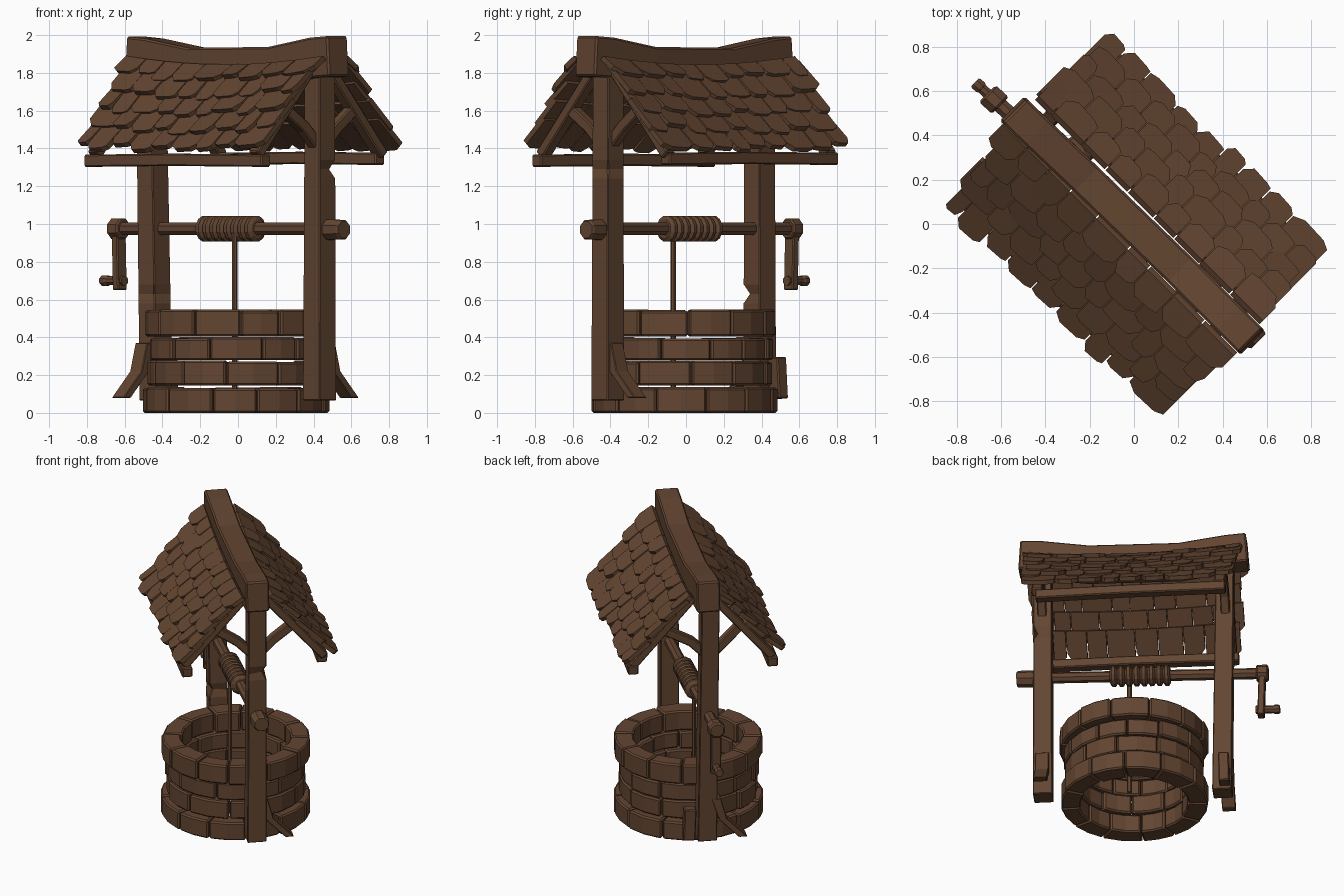
import bpy, bmesh, math, random
from mathutils import Vector, Matrix

random.seed(4)
if "Cube" in bpy.data.objects:
    bpy.data.objects.remove(bpy.data.objects["Cube"])

brown = bpy.data.materials.new("weathered_brown")
brown.use_nodes = True
COLOR = (0.125, 0.06, 0.031, 1)
brown.diffuse_color = COLOR
brown.node_tree.nodes["Principled BSDF"].inputs["Base Color"].default_value = COLOR

# The ridge runs along local x; the whole well is turned on its base
TURN = Matrix.Rotation(math.radians(-45), 4, 'Z')
U, V = Vector((1, 0, 0)), Vector((0, 1, 0))
CORNERS = ((-1, -1), (1, -1), (1, 1), (-1, 1))


def jitter(amount):
    return random.uniform(-amount, amount)


def add_loft(bm, rings):
    """Bridge rings of points into a closed, capped solid."""
    loops = [[bm.verts.new(p) for p in ring] for ring in rings]
    count = len(loops[0])
    for a, b in zip(loops, loops[1:]):
        for i in range(count):
            j = (i + 1) % count
            bm.faces.new((a[i], a[j], b[j], b[i]))
    bm.faces.new(loops[0][::-1])
    bm.faces.new(loops[-1])


def finish(name, bm, bevel=0.0):
    bmesh.ops.recalc_face_normals(bm, faces=bm.faces)
    mesh = bpy.data.meshes.new(name)
    bm.to_mesh(mesh)
    bm.free()
    mesh.materials.append(brown)
    obj = bpy.data.objects.new(name, mesh)
    bpy.context.collection.objects.link(obj)
    obj.matrix_world = TURN
    if bevel:
        mod = obj.modifiers.new("worn_edges", 'BEVEL')
        mod.width = bevel
        mod.segments = 1
        mod.limit_method = 'ANGLE'
        mod.angle_limit = math.radians(40)


def loft(name, rings, bevel=0.0):
    bm = bmesh.new()
    add_loft(bm, rings)
    finish(name, bm, bevel)


def beam(name, path, width, depth, side, bevel=0.007):
    """Rectangular timber swept along a path; width is measured along side."""
    pts = [Vector(p) for p in path]
    rings = []
    for i, p in enumerate(pts):
        tangent = (pts[min(i + 1, len(pts) - 1)] - pts[max(i - 1, 0)]).normalized()
        up = side.cross(tangent).normalized()
        rings.append([p + side * (a * width / 2) + up * (b * depth / 2) for a, b in CORNERS])
    loft(name, rings, bevel)


def axle_y(x):
    """The axle sits slightly askew between the posts."""
    return -0.012 + 0.045 * x


def rod(name, sections, z, sides=8):
    """Turned part along the axle line from (x, radius) sections."""
    angles = [(k + 0.5) * math.tau / sides for k in range(sides)]
    loft(name, [[(x, axle_y(x) + r * math.cos(a), z + r * math.sin(a)) for a in angles]
                for x, r in sections])


# Stone courses
COURSES = ((0.0, 0.133, 0.488, 12), (0.145, 0.273, 0.463, 11),
           (0.279, 0.397, 0.463, 12), (0.405, 0.543, 0.488, 12))
for row, (low, high, radius, count) in enumerate(COURSES):
    bm = bmesh.new()
    step = math.tau / count
    cuts = [(k + row * 0.5 + jitter(0.12)) * step for k in range(count)]
    cuts.append(cuts[0] + math.tau)
    for a0, a1 in zip(cuts, cuts[1:]):
        outer, inner = radius + jitter(0.008), 0.36 + jitter(0.01)
        top = high + jitter(0.005)
        rings = []
        for f in (0.012, 0.5, 0.988):
            a = a0 + (a1 - a0) * f
            rings.append([(r * math.cos(a), r * math.sin(a) - 0.015, z) for r, z in
                          ((inner, low), (outer, low), (outer, top), (inner, top))])
        add_loft(bm, rings)
    finish(f"stone_course_{row + 1}", bm, 0.01)


# Posts, each with a chipped corner
def post(name, base, top, chip_z, corner):
    rings = []
    for z in (0.065, chip_z - 0.05, chip_z, chip_z + 0.05, 1.8):
        f = z / 1.8
        center = Vector((*base, z)).lerp(Vector((*top, z)), f)
        half = 0.064 - 0.005 * f
        ring = []
        for a, b in CORNERS:
            reach = half * (0.6 if z == chip_z and (a, b) == corner else 1)
            ring.append(center + Vector((a * reach, b * reach, 0)))
        rings.append(ring)
    loft(name, rings, 0.005)


post("post_front", (0.598, 0.012), (0.598, 0.015), 1.29, (1, 1))
post("post_back", (-0.582, -0.03), (-0.6, -0.05), 0.63, (1, -1))

# Flared foot braces and a short block
for end, x, y, name in ((1, 0.6, 0, "front"), (-1, -0.605, -0.035, "back")):
    rings = []
    for inner, outer, z in ((0.02, 0.085, 0.37), (0.07, 0.125, 0.22), (0.205, 0.262, 0.08)):
        rings.append([(x - 0.045, y + end * inner, z), (x + 0.045, y + end * inner, z),
                      (x + 0.045, y + end * outer, z), (x - 0.045, y + end * outer, z)])
    loft(f"foot_brace_{name}", rings, 0.004)
beam("foot_block", [(-0.605, 0.09, 0.075), (-0.6, 0.08, 0.295)], 0.07, 0.08, U)

# Sagging ridge beam
beam("ridge_beam", [(-0.75, -0.02, 1.885), (-0.62, -0.018, 1.875), (-0.3, -0.01, 1.825),
                    (0.3, 0, 1.83), (0.62, 0, 1.88), (0.752, 0, 1.888)],
     0.155, 0.215, V, 0.01)

# Rafters, knee braces and eave beams
EAVES = ((1, "left", -0.645, 0.61, 1.345), (-1, "right", -0.655, 0.665, 1.335))
for side, where, back, front, z in EAVES:
    for x, y, name in ((0.6, 0.01, "front"), (-0.605, -0.045, "back")):
        beam(f"rafter_{name}_{where}", [(x, side * 0.06, 1.835), (x, side * 0.26, 1.605),
                                        (x, side * 0.47, 1.365)], 0.07, 0.055, U)
        beam(f"knee_brace_{name}_{where}", [(x, y + side * 0.03, 1.42),
                                            (x, y + side * 0.12, 1.51),
                                            (x, side * 0.26, 1.61)], 0.06, 0.06, U)
    beam(f"eave_beam_{where}", [(back, side * 0.465, z), (0, side * 0.46, z + 0.005),
                                (front, side * 0.455, z)], 0.07, 0.065, V)


# Shingle roof
def roof_point(x, t, lift, side):
    sag = 0.045 * (1 - min(1, (x / 0.72) ** 2)) * (1 - 0.7 * t)
    v = 0.08 + 0.42 * t + lift * 0.75
    z = 1.87 - 0.49 * t - sag + lift * 0.66
    return Vector((x, side * v, z))


ROWS, COLUMNS = 5, 9
for side, where in ((1, "left"), (-1, "right")):
    bm = bmesh.new()
    for row in range(ROWS):
        bottom = (row + 1) / ROWS
        half = 0.735 - 0.055 * bottom
        shift = 0.25 if row % 2 else -0.25
        edges = [-half + jitter(0.025)]
        edges += [(-1 + 2 * (k + shift + jitter(0.18)) / COLUMNS) * half
                  for k in range(1, COLUMNS)]
        edges.append(half + jitter(0.025))
        for x0, x1 in zip(edges, edges[1:]):
            low = bottom + jitter(0.035)
            high = max(0, bottom - 0.35)
            w, skew = x1 - x0, jitter(0.035)
            raise_by = 0.032 + jitter(0.01)
            outline = ((x0 + 0.003, high), (x1 - 0.003, high),
                       (x1 - 0.003, low - 0.045 + skew), (x1 - 0.2 * w, low),
                       (x0 + 0.25 * w, low + 0.01), (x0 + 0.003, low - 0.035 - skew))
            rings = [[roof_point(x, t, raise_by * (t - high) / (low - high) + h, side)
                      for x, t in outline] for h in (0, 0.03)]
            add_loft(bm, rings)
    finish(f"shingles_{where}", bm)

# Winding axle with end knob
rod("axle", [(-0.86, 0.037), (0.7, 0.037)], 0.975)
rod("axle_knob", [(0.65, 0.05), (0.67, 0.058), (0.76, 0.056), (0.772, 0.048)], 0.97)

# Crank
rod("crank_hub", [(-0.885, 0.045), (-0.875, 0.058), (-0.815, 0.058), (-0.805, 0.05)], 0.975)
beam("crank_arm", [(-0.845, axle_y(-0.84), 1.0), (-0.835, axle_y(-0.84), 0.65)],
     0.07, 0.045, V, 0.006)
rod("crank_handle", [(-0.96, 0.026), (-0.95, 0.031), (-0.925, 0.031), (-0.915, 0.025),
                     (-0.8, 0.027)], 0.7)

# Coiled rope around the axle, and the hanging length
coil = []
for k in range(8):
    x = -0.24 + k * 0.05
    coil += [(x, 0.05), (x + 0.014, 0.071), (x + 0.034, 0.071), (x + 0.048, 0.05)]
rod("rope_coil", coil, 0.975, 12)
loft("hanging_rope", [[(0.035 + 0.015 * math.cos(k * math.tau / 6),
                        -0.06 + 0.015 * math.sin(k * math.tau / 6), z) for k in range(6)]
                      for z in (0.12, 0.97)])
